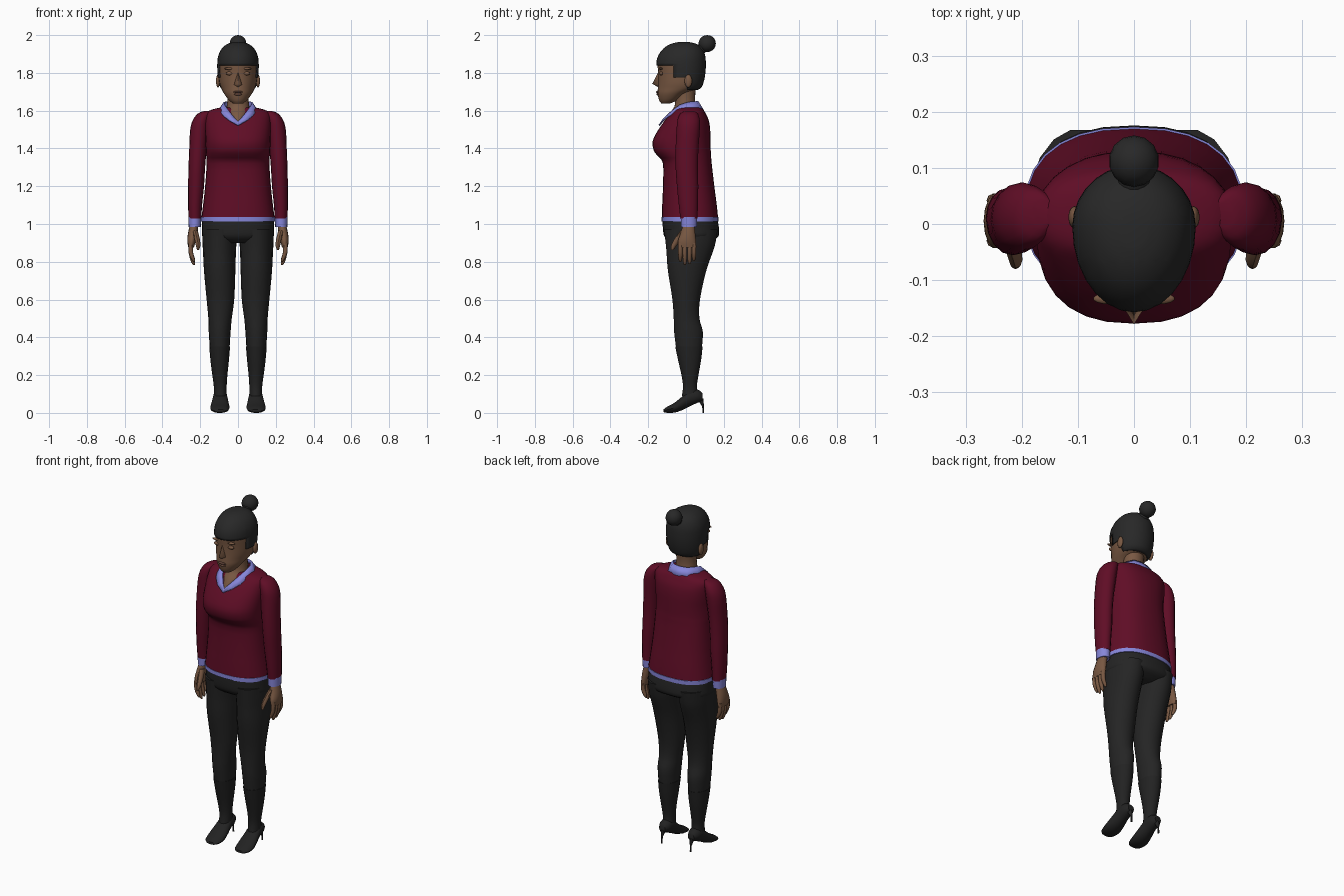
import bpy, bmesh, math
from mathutils import Matrix, Vector


def material(name, r, g, b):
    m = bpy.data.materials.new(name)
    m.diffuse_color = (r, g, b, 1)
    return m


WINE = material("wine sweater", 0.115, 0.004, 0.019)
SHIRT = material("periwinkle shirt", 0.24, 0.24, 0.70)
SKIN = material("brown skin", 0.19, 0.098, 0.055)
LIPS = material("lip brown", 0.14, 0.066, 0.045)
HAIR = material("black hair", 0.021, 0.021, 0.021)
PANTS = material("charcoal trousers", 0.018, 0.018, 0.018)
BOOTS = material("black boots", 0.016, 0.016, 0.016)


def finish(name, bm, mat, angle=50):
    bmesh.ops.recalc_face_normals(bm, faces=bm.faces[:])
    me = bpy.data.meshes.new(name)
    bm.to_mesh(me)
    bm.free()
    me.materials.append(mat)
    for p in me.polygons:
        p.use_smooth = True
    me.set_sharp_from_angle(angle=math.radians(angle))
    ob = bpy.data.objects.new(name, me)
    bpy.context.collection.objects.link(ob)
    return ob


def smooth_rings(rings, sub):
    """Catmull-Rom interpolation between the given sections."""
    out = []
    for i in range(len(rings) - 1):
        a, b, c, d = (rings[max(i - 1, 0)], rings[i], rings[i + 1],
                      rings[min(i + 2, len(rings) - 1)])
        for k in range(sub):
            t = k / sub
            out.append([0.5 * (2 * q + (r - p) * t + (2 * p - 5 * q + 4 * r - s) * t * t
                               + (3 * q - p - 3 * r + s) * t ** 3)
                        for p, q, r, s in zip(a, b, c, d)])
    return out + [list(rings[-1])]


def loft_bm(rings, n=20, e=2.0, split=0.5, side=1, axis='z', sub=3):
    """Sections are (position, centre x, half width, low, high)."""
    bm = bmesh.new()
    loops = []
    for t, c, r, lo, hi in smooth_rings(rings, sub):
        mid = lo + split * (hi - lo)
        loop = []
        for i in range(n):
            a = 2 * math.pi * i / n
            ca, sa = math.cos(a), math.sin(a)
            x = side * (c + r * math.copysign(abs(ca) ** (2 / e), ca))
            v = math.copysign(abs(sa) ** (2 / e), sa)
            v = mid + v * ((hi - mid) if v > 0 else (mid - lo))
            loop.append(bm.verts.new((x, v, t) if axis == 'z' else (x, t, v)))
        loops.append(loop)
    for p, q in zip(loops, loops[1:]):
        for i in range(n):
            j = (i + 1) % n
            bm.faces.new((p[i], p[j], q[j], q[i]))
    bm.faces.new(loops[0])
    bm.faces.new(loops[-1])
    return bm


def loft(name, mat, rings, **kw):
    return finish(name, loft_bm(rings, **kw), mat)


def ball(name, mat, loc, size, u=14, v=10):
    bm = bmesh.new()
    bmesh.ops.create_uvsphere(bm, u_segments=u, v_segments=v, radius=1,
                              matrix=Matrix.Translation(loc) @ Matrix.Diagonal((*size, 1)))
    return finish(name, bm, mat)


# Sweater body, with shirt hem showing below it
loft("sweater_body", WINE, [
    (1.03, 0, .194, -.128, .170), (1.10, 0, .185, -.126, .163), (1.20, 0, .174, -.122, .150),
    (1.32, 0, .166, -.122, .136), (1.36, 0, .168, -.150, .133), (1.39, 0, .170, -.171, .131),
    (1.44, 0, .172, -.176, .130), (1.50, 0, .175, -.146, .128), (1.55, 0, .175, -.110, .120),
    (1.585, 0, .170, -.078, .104), (1.605, 0, .140, -.062, .092), (1.618, 0, .085, -.05, .078)],
    n=28, e=2.4)
loft("shirt_hem", SHIRT, [(1.013, 0, .196, -.130, .173), (1.036, 0, .196, -.130, .173)],
     n=28, e=2.4, sub=1)

# Trouser hips
loft("trouser_hips", PANTS, [
    (1.025, 0, .190, -.124, .167), (.97, 0, .191, -.122, .175), (.93, 0, .185, -.112, .168),
    (.90, 0, .120, -.075, .110)], n=28, e=2.4)

# Neck and open throat
loft("neck", SKIN, [
    (1.535, 0, .035, -.122, .02), (1.58, 0, .055, -.096, .035), (1.62, 0, .060, -.062, .05),
    (1.67, 0, .055, -.058, .048), (1.74, 0, .058, -.06, .055)])

# Head and the hair cap cut from an enlarged copy of it
HEAD = [(1.638, 0, .026, -.130, -.085), (1.655, 0, .048, -.142, -.045), (1.69, 0, .074, -.150, .005),
        (1.72, 0, .090, -.149, .070), (1.75, 0, .099, -.147, .088), (1.80, 0, .104, -.147, .098),
        (1.85, 0, .105, -.151, .100), (1.89, 0, .099, -.140, .096), (1.925, 0, .081, -.113, .080),
        (1.947, 0, .053, -.077, .052), (1.956, 0, .022, -.040, .015)]
loft("head", SKIN, HEAD, n=28, split=.58)
bm = loft_bm(HEAD, n=28, split=.58)
bmesh.ops.scale(bm, vec=(1.045, 1.045, 1.045), verts=bm.verts[:],
                space=Matrix.Translation((0, .01, -1.80)))
for co, no in (((0, 0, 1.84), (0, 0, 1)), ((0, 0, 1.775), (0, 0, 1)), ((0, 0, 1.71), (0, 0, 1)),
               ((0, -.065, 0), (0, 1, 0)), ((0, .008, 0), (0, 1, 0))):
    bmesh.ops.bisect_plane(bm, geom=bm.verts[:] + bm.edges[:] + bm.faces[:],
                           plane_co=co, plane_no=no)


def is_hair(p):
    return p.z > 1.84 or (p.z > 1.775 and p.y > -.065) or (p.z > 1.71 and p.y > .008)


bmesh.ops.delete(bm, geom=[f for f in bm.faces if not is_hair(f.calc_center_median())],
                 context='FACES')
cap = finish("hair_cap", bm, HAIR)
cap.modifiers.new("thickness", 'SOLIDIFY').thickness = .006
ball("hair_bun", HAIR, (0, .112, 1.955), (.045, .046, .045))
ball("bun_base", HAIR, (0, .078, 1.925), (.03, .03, .03))

# Nose and mouth
bm = bmesh.new()
v = [bm.verts.new(p) for p in ((0, -.146, 1.805), (0, -.179, 1.742), (.022, -.143, 1.737),
                               (-.022, -.143, 1.737), (0, -.146, 1.724))]
for f in ((0, 2, 1), (0, 1, 3), (1, 2, 4), (1, 4, 3), (0, 3, 4, 2)):
    bm.faces.new([v[i] for i in f])
finish("nose", bm, SKIN, 80)
ball("upper_lip", LIPS, (0, -.149, 1.699), (.025, .009, .006))
ball("lower_lip", LIPS, (0, -.148, 1.687), (.021, .009, .007))

# Folded shirt collar, mirrored at the centre
inner = [(0, .062, 1.648), (.045, .053, 1.648), (.072, .012, 1.644), (.070, -.030, 1.630),
         (.047, -.075, 1.597), (.024, -.106, 1.567), (0, -.128, 1.540)]
outer = [(0, .090, 1.604), (.062, .080, 1.604), (.100, .018, 1.604), (.098, -.040, 1.598),
         (.078, -.092, 1.572), (.046, -.124, 1.548), (0, -.142, 1.522)]
bm = bmesh.new()
a = [bm.verts.new(p) for p in inner]
b = [bm.verts.new(p) for p in outer]
for i in range(len(a) - 1):
    bm.faces.new((a[i], b[i], b[i + 1], a[i + 1]))
collar = finish("shirt_collar", bm, SHIRT)
collar.modifiers.new("mirror", 'MIRROR').use_clip = True
s = collar.modifiers.new("thickness", 'SOLIDIFY')
s.thickness, s.offset = .008, 0

for side, tag in ((1, "left"), (-1, "right")):
    # Face details
    ball(tag + "_eyelid", SKIN, (side * .044, -.131, 1.797), (.021, .010, .010))
    ball(tag + "_brow", SKIN, (side * .045, -.133, 1.823), (.028, .010, .007))
    ball(tag + "_ear", SKIN, (side * .106, .012, 1.757), (.011, .020, .034))

    # Sleeve and cuff
    loft(tag + "_sleeve", WINE, [
        (1.598, .160, .020, -.005, .045), (1.585, .176, .036, -.030, .062),
        (1.55, .194, .045, -.045, .073), (1.50, .204, .049, -.050, .073),
        (1.40, .212, .046, -.055, .066), (1.30, .218, .044, -.055, .063),
        (1.20, .222, .042, -.048, .065), (1.10, .227, .037, -.038, .063),
        (1.03, .228, .034, -.030, .061)], side=side, n=16)
    loft(tag + "_cuff", SHIRT, [(.985, .229, .032, -.027, .057), (1.036, .229, .034, -.028, .059)],
         side=side, n=16, sub=1)

    # Hand
    loft(tag + "_palm", SKIN, [
        (1.0, .231, .022, -.016, .045), (.95, .240, .025, -.030, .050),
        (.91, .246, .022, -.044, .054), (.875, .248, .015, -.042, .056)], side=side, n=14)
    for k, (y, tip) in enumerate(((-.030, .800), (-.006, .783), (.019, .787), (.042, .803))):
        loft(f"{tag}_finger_{k + 1}", SKIN, [
            (.90, .250, .012, y - .012, y + .012), (.85, .250, .012, y - .012, y + .012),
            (tip + .015, .238, .010, y - .010, y + .010),
            (tip, .233, .004, y - .004, y + .004)], side=side, n=8, sub=2)
    loft(tag + "_thumb", SKIN, [
        (.965, .228, .015, -.030, .010), (.92, .216, .014, -.062, -.022),
        (.885, .211, .012, -.079, -.050), (.862, .212, .005, -.080, -.066)],
        side=side, n=8, sub=2)

    # Trouser leg
    loft(tag + "_trouser_leg", PANTS, [
        (.97, .097, .092, -.118, .170), (.90, .098, .090, -.110, .158), (.85, .098, .087, -.105, .143),
        (.75, .097, .083, -.097, .108), (.60, .093, .073, -.073, .075), (.50, .095, .062, -.066, .072),
        (.43, .097, .058, -.064, .090), (.34, .097, .052, -.053, .085)], side=side, n=18)

    # Boot shaft, foot and stiletto heel
    loft(tag + "_boot_shaft", BOOTS, [
        (.352, .097, .055, -.057, .088), (.28, .097, .049, -.042, .080), (.20, .096, .040, -.024, .066),
        (.14, .094, .034, -.016, .058), (.09, .094, .034, -.022, .066)], side=side, n=16)
    loft(tag + "_boot_foot", BOOTS, [
        (-.120, .095, .028, .004, .018), (-.100, .096, .045, .000, .033), (-.060, .096, .051, .001, .055),
        (-.020, .095, .046, .014, .088), (.020, .094, .039, .034, .122),
        (.060, .094, .035, .052, .125), (.088, .094, .020, .064, .105)],
        side=side, n=14, axis='y')
    loft(tag + "_boot_heel", BOOTS, [
        (0, .094, .005, .086, .096), (.035, .094, .005, .085, .095),
        (.075, .094, .016, .055, .092)], side=side, n=8, sub=2)
